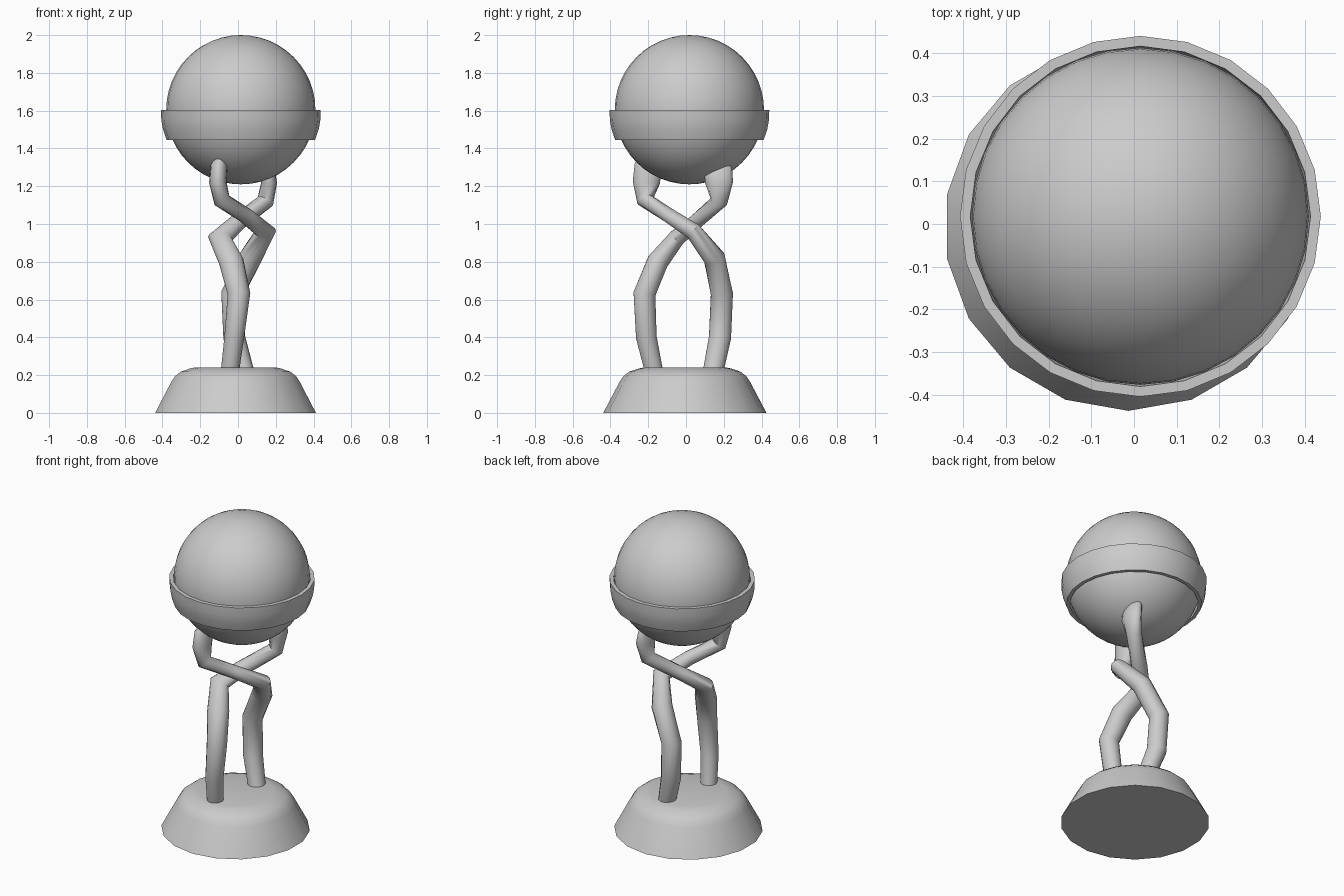
import bpy, bmesh, math
from mathutils import Vector

if "Cube" in bpy.data.objects:
    bpy.data.objects.remove(bpy.data.objects["Cube"])


def finish(name, bm, angle=40):
    bmesh.ops.recalc_face_normals(bm, faces=bm.faces)
    me = bpy.data.meshes.new(name)
    bm.to_mesh(me)
    bm.free()
    ob = bpy.data.objects.new(name, me)
    bpy.context.collection.objects.link(ob)
    bpy.ops.object.select_all(action='DESELECT')
    ob.select_set(True)
    bpy.context.view_layer.objects.active = ob
    bpy.ops.object.shade_smooth_by_angle(angle=math.radians(angle))
    return ob


def bridge(bm, a, b):
    n = len(a)
    for i in range(n):
        bm.faces.new((a[i], a[(i + 1) % n], b[(i + 1) % n], b[i]))


def lathe(name, profile, sides, centre, start=0.0, closed=False):
    bm = bmesh.new()
    rings = []
    for r, z in profile:
        angles = [start + 2 * math.pi * i / sides for i in range(sides)]
        rings.append([bm.verts.new((centre[0] + r * math.cos(a),
                                    centre[1] + r * math.sin(a), z)) for a in angles])
    for a, b in zip(rings, rings[1:]):
        bridge(bm, a, b)
    if closed:
        bridge(bm, rings[-1], rings[0])
    else:
        bm.faces.new(rings[0])
        bm.faces.new(rings[-1])
    return finish(name, bm)


def limb(name, path, sides=14):
    # each path point: x, y, z, half width along x, half width across
    bm = bmesh.new()
    pts = [Vector(p[:3]) for p in path]
    rings = []
    for i, p in enumerate(path):
        t = Vector((0, 0, 0))
        if i > 0:
            t += (pts[i] - pts[i - 1]).normalized()
        if i < len(pts) - 1:
            t += (pts[i + 1] - pts[i]).normalized()
        t.normalize()
        u = Vector((1, 0, 0))
        u = (u - t * u.dot(t)).normalized()
        v = t.cross(u)
        rings.append([bm.verts.new(pts[i] + u * p[3] * math.cos(a) + v * p[4] * math.sin(a))
                      for a in (2 * math.pi * k / sides for k in range(sides))])
    for a, b in zip(rings, rings[1:]):
        bridge(bm, a, b)
    bm.faces.new(rings[0])
    bm.faces.new(rings[-1])
    return finish(name, bm, 50)


# Rounded pedestal
lathe("pedestal", [(0.432, 0), (0.345, 0.165), (0.325, 0.195), (0.295, 0.218),
                   (0.245, 0.235), (0.22, 0.24)],
      18, (-0.013, -0.006), math.radians(10))

# Globe
bm = bmesh.new()
bmesh.ops.create_uvsphere(bm, u_segments=32, v_segments=24, radius=0.395)
bmesh.ops.translate(bm, verts=bm.verts, vec=(0.015, 0.018, 1.605))
finish("globe", bm)

# Open band around the globe
lathe("globe_band", [(0.423, 1.604), (0.421, 1.55), (0.412, 1.50), (0.393, 1.445),
                     (0.372, 1.445), (0.392, 1.51), (0.399, 1.604)],
      24, (0.015, 0.018), 0, closed=True)

# Two twisting supports
limb("front_support", [
    (-0.045, -0.165, 0.20, 0.048, 0.048),
    (-0.02, -0.21, 0.40, 0.052, 0.056),
    (0.005, -0.22, 0.63, 0.060, 0.060),
    (-0.035, -0.15, 0.80, 0.066, 0.058),
    (-0.095, -0.05, 0.925, 0.064, 0.046),
    (0.0, 0.05, 1.01, 0.048, 0.040),
    (0.145, 0.175, 1.12, 0.046, 0.046),
    (0.165, 0.175, 1.22, 0.042, 0.076),
    (0.155, 0.17, 1.29, 0.038, 0.076),
    (0.15, 0.168, 1.315, 0.022, 0.06)])
limb("back_support", [
    (0.04, 0.14, 0.20, 0.050, 0.055),
    (-0.02, 0.18, 0.40, 0.058, 0.060),
    (-0.03, 0.19, 0.63, 0.060, 0.060),
    (0.065, 0.15, 0.82, 0.062, 0.058),
    (0.145, 0.04, 0.96, 0.056, 0.046),
    (0.04, -0.09, 1.045, 0.046, 0.040),
    (-0.085, -0.215, 1.125, 0.046, 0.046),
    (-0.107, -0.21, 1.22, 0.046, 0.074),
    (-0.10, -0.20, 1.31, 0.045, 0.074),
    (-0.095, -0.19, 1.35, 0.022, 0.05)])
